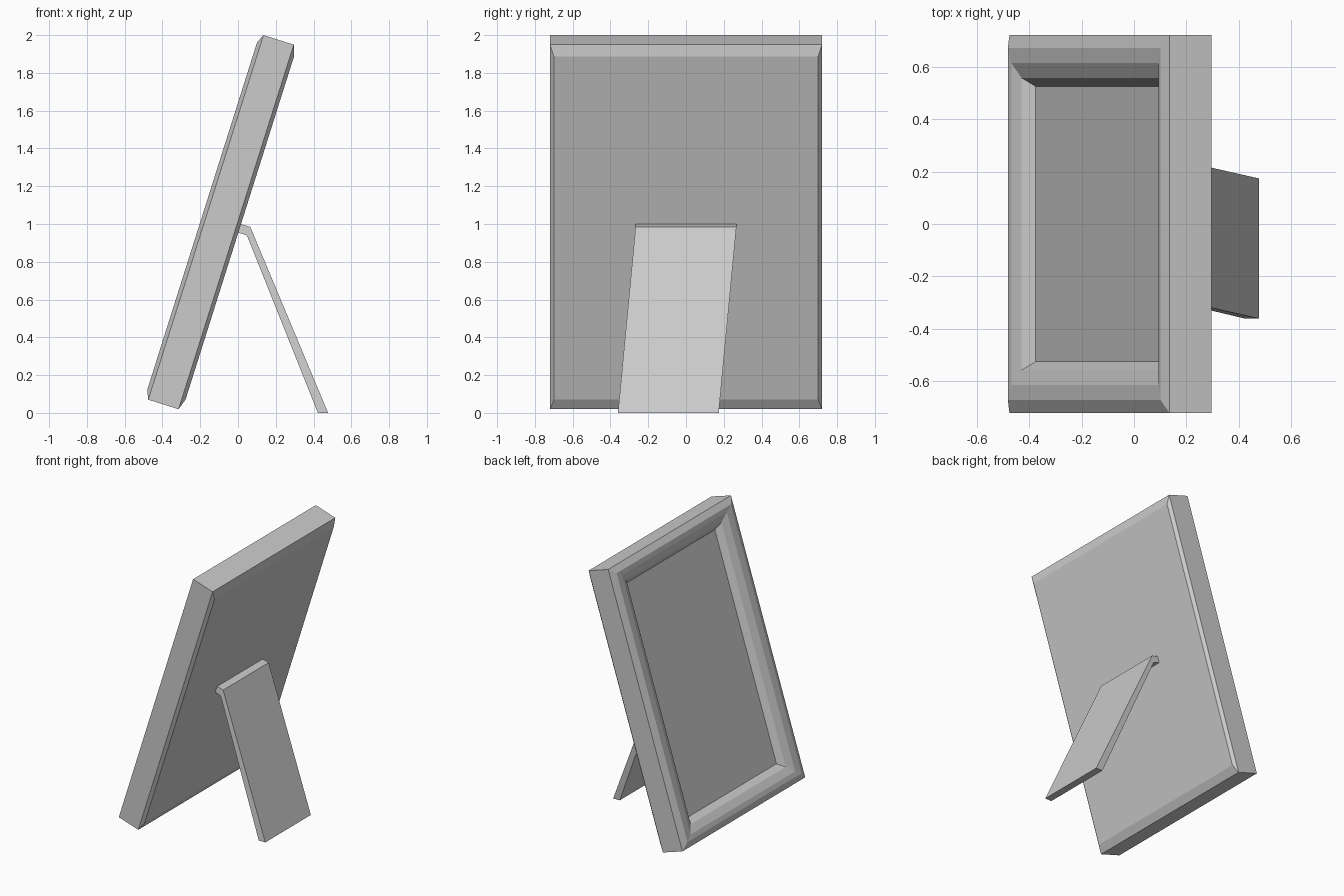
import bpy, bmesh
from mathutils import Vector

if "Cube" in bpy.data.objects:
    bpy.data.objects.remove(bpy.data.objects["Cube"])

grey = bpy.data.materials.new("grey")
grey.diffuse_color = (0.6, 0.6, 0.6, 1)
grey.use_nodes = True
grey.node_tree.nodes["Principled BSDF"].inputs["Base Color"].default_value = grey.diffuse_color

HALF_W, LENGTH = 0.72, 2.024
ORIGIN = Vector((-0.475, 0, 0.07))         # bottom front edge of the tilted frame
UP = Vector((0.3014, 0, 0.9535))           # along the frame height
BACK = Vector((0.9535, 0, -0.3014))        # through the frame depth


def finish(name, bm):
    bmesh.ops.recalc_face_normals(bm, faces=bm.faces)
    mesh = bpy.data.meshes.new(name)
    bm.to_mesh(mesh)
    bm.free()
    mesh.materials.append(grey)
    obj = bpy.data.objects.new(name, mesh)
    bpy.context.collection.objects.link(obj)
    return obj


def loft(bm, rings):
    """Join rings of equal size and cap both ends."""
    for r, s in zip(rings, rings[1:]):
        n = len(r)
        for i in range(n):
            bm.faces.new((r[i], r[(i + 1) % n], s[(i + 1) % n], s[i]))
    bm.faces.new(rings[0])
    bm.faces.new(rings[-1])


# Frame: nested rectangles (inset in height, inset in width, depth), back to picture panel
steps = [(0.06, 0.021, 0.188), (0, 0, 0.168), (0, 0, 0),
         (0.047, 0.05, -0.021), (0.081, 0.107, -0.018),
         (0.135, 0.163, 0.006), (0.172, 0.195, 0.05)]
bm = bmesh.new()
rings = []
for h, w, d in steps:
    y = HALF_W - w
    corners = [(-y, h), (y, h), (y, LENGTH - h), (-y, LENGTH - h)]
    rings.append([bm.verts.new(ORIGIN + UP * a + BACK * d + Vector((0, cy, 0)))
                  for cy, a in corners])
loft(bm, rings)
finish("picture_frame", bm)

# Easel leg: bent strip with a tab set into the back, leaning sideways towards the foot
profile = [(-0.02, 1.009), (0.065, 0.985), (0.477, 0), (0.423, 0), (0.047, 0.94), (-0.03, 0.964)]
bm = bmesh.new()
rings = []
for side in (-0.267, 0.267):
    rings.append([bm.verts.new((x, side - 0.095 * max(0, 0.985 - z), z)) for x, z in profile])
loft(bm, rings)
finish("easel_leg", bm)
